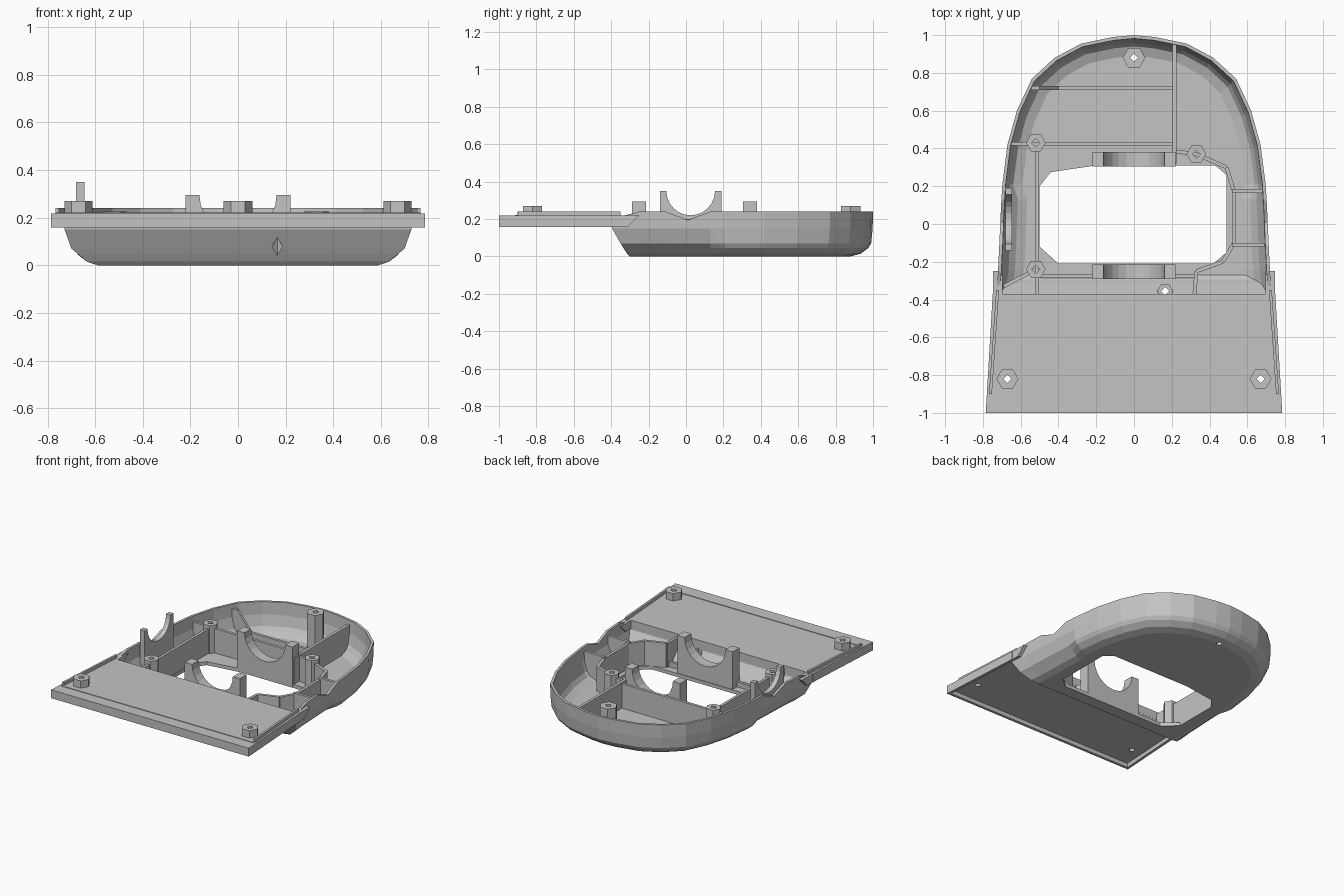
import bpy, bmesh, math
from mathutils import Vector

if "Cube" in bpy.data.objects:
    bpy.data.objects.remove(bpy.data.objects["Cube"])

grey = bpy.data.materials.new("plain grey")
grey.use_nodes = True
grey.diffuse_color = (0.55, 0.55, 0.55, 1)
grey.node_tree.nodes["Principled BSDF"].inputs["Base Color"].default_value = grey.diffuse_color


def loft(name, rings):
    """Skin a list of equal-length point rings and cap both ends."""
    bm = bmesh.new()
    loops = [[bm.verts.new(p) for p in ring] for ring in rings]
    n = len(loops[0])
    for a, b in zip(loops, loops[1:]):
        for i in range(n):
            j = (i + 1) % n
            bm.faces.new((a[i], a[j], b[j], b[i]))
    bm.faces.new(loops[0])
    bm.faces.new(loops[-1])
    bmesh.ops.recalc_face_normals(bm, faces=bm.faces)
    mesh = bpy.data.meshes.new(name)
    bm.to_mesh(mesh)
    bm.free()
    mesh.materials.append(grey)
    obj = bpy.data.objects.new(name, mesh)
    bpy.context.scene.collection.objects.link(obj)
    return obj


def prism(name, pts, axis, lo, hi):
    """Extrude a 2D profile along the x, y or z axis."""
    def place(p, t):
        return {"x": (t, *p), "y": (p[0], t, p[1]), "z": (*p, t)}[axis]
    return loft(name, [[place(p, t) for p in pts] for t in (lo, hi)])


def wall(name, a, b, top, bottom=0.015, thick=0.02):
    a, b = Vector(a), Vector(b)
    side = (b - a).orthogonal().normalized() * thick / 2
    return prism(name, [a + side, b + side, b - side, a - side], "z", bottom, top)


def polygon(x, y, r, n, z):
    return [(x + r * math.cos(math.tau * i / n),
             y + r * math.sin(math.tau * i / n), z) for i in range(n)]


def combine(target, other, operation):
    mod = target.modifiers.new("combine", "BOOLEAN")
    mod.operation, mod.solver, mod.object = operation, "EXACT", other
    graph = bpy.context.evaluated_depsgraph_get()
    mesh = bpy.data.meshes.new_from_object(target.evaluated_get(graph))
    target.modifiers.clear()
    target.data = mesh


def cut(target, cutter):
    combine(target, cutter, "DIFFERENCE")
    bpy.data.objects.remove(cutter)


def drill(target, x, y, r=0.022):
    cut(target, loft("drill", [polygon(x, y, r, 4, z) for z in (-0.1, 0.5)]))


def boss(name, x, y, r, lo, hi):
    body = loft(name, [polygon(x, y, r, 6, z) for z in (lo, hi)])
    drill(body, x, y)
    return body


# Rounded tray: outer skin from the floor up, then inner skin back down
half = [(0.73, -0.4), (0.72, -0.25), (0.713, -0.11), (0.708, 0.01), (0.702, 0.13),
        (0.697, 0.21), (0.67, 0.42), (0.62, 0.6), (0.54, 0.77), (0.42, 0.88),
        (0.28, 0.955), (0.11, 0.99)]
outline = half + [(0, 1)] + [(-x, y) for x, y in reversed(half)]
rim_limit = {-0.4: 0.2, 0.01: 0.195}    # front wall tucks under the plate, sides dip


def tray_ring(z, inset, front, scoop=0.0):
    ring = []
    for x, y in outline:
        shrink = inset + (scoop if y < 0.2 else 0)
        px = x * (0.72 - shrink) / 0.72
        py = 0.2 + (y - 0.2) * (0.8 - inset) / 0.8 if y > 0.2 else y
        py = front if y == -0.4 else max(py, front + 0.04)
        ring.append((px, py, min(z, rim_limit.get(y, z))))
    return ring


outer_skin = [
    tray_ring(0, 0.12, -0.30, 0.02), tray_ring(0.015, 0.065, -0.315, 0.03),
    tray_ring(0.045, 0.025, -0.335, 0.035), tray_ring(0.07, 0.01, -0.35, 0.02),
    tray_ring(0.15, 0.002, -0.395), tray_ring(0.24, 0, -0.4)]
inner_skin = [
    tray_ring(0.24, 0.018, -0.375), tray_ring(0.15, 0.022, -0.37),
    tray_ring(0.075, 0.04, -0.315, 0.015), tray_ring(0.045, 0.06, -0.295, 0.03),
    tray_ring(0.025, 0.11, -0.27, 0.03)]
tray = loft("tray", outer_skin + inner_skin)

# Central opening in the floor
opening = [(-0.5, 0.2), (-0.44, 0.275), (-0.2, 0.31), (0.43, 0.31), (0.49, 0.26),
           (0.49, -0.15), (0.42, -0.21), (-0.4, -0.21), (-0.5, -0.12)]
cut(tray, prism("opening", opening, "z", -0.1, 0.1))
drill(tray, 0, 0.88)
drill(tray, 0.165, -0.355)

# Front plate: hollowed underneath, with side lips and wedge-shaped ends
plate = prism("front_plate", [(-0.785, -1), (0.785, -1), (0.748, -0.37), (-0.748, -0.37)],
              "z", 0.158, 0.218)
cut(plate, prism("hollow", [(-0.765, -0.98), (0.765, -0.98), (0.73, -0.395), (-0.73, -0.395)],
                 "z", 0.1, 0.188))
for s in (-1, 1):
    side = "left" if s > 0 else "right"
    drill(plate, s * 0.67, -0.82)
    boss(side + "_plate_boss", s * 0.67, -0.82, 0.058, 0.21, 0.27)
    wall(side + "_plate_lip", (s * 0.76, -0.9), (s * 0.722, -0.35), 0.24, 0.2, 0.015)
    prism(side + "_plate_end", [(-0.38, 0.158), (-0.31, 0.158), (-0.25, 0.218), (-0.38, 0.218)],
          "x", *sorted((s * 0.695, s * 0.746)))
wall("front_plate_ridge", (-0.764, -0.905), (0.764, -0.905), 0.222, 0.2)


# Saddles: upright plates with a round notch in the top
def saddle(name, axis, centre, half_width, radius, bottom, top, lo, hi):
    arc = [(centre + radius * math.cos(a), top - radius * math.sin(a))
           for a in (math.pi * i / 12 for i in range(13))]
    pts = [(centre - half_width, top), (centre - half_width, bottom),
           (centre + half_width, bottom), (centre + half_width, top)]
    return prism(name, pts + arc, axis, lo, hi)


fittings = [
    saddle("back_saddle", "y", 0, 0.22, 0.162, 0.01, 0.295, 0.305, 0.38),
    saddle("front_saddle", "y", 0, 0.22, 0.162, 0.01, 0.295, -0.29, -0.215),
    saddle("side_saddle", "x", 0.025, 0.165, 0.13, 0.07, 0.35, -0.68, -0.645)]

# Screw bosses inside the tray
fittings += [boss("back_boss", 0, 0.88, 0.06, 0.015, 0.27),
             boss("front_boss", 0.165, -0.355, 0.042, 0.06, 0.15)]
for i, (x, y) in enumerate([(-0.52, 0.43), (0.33, 0.37), (-0.52, -0.24)]):
    fittings.append(boss("inner_boss_%d" % (i + 1), x, y, 0.052, 0.015, 0.225))

# Stiffening ribs
fittings += [
    wall("long_rib", (0.215, 0.32), (0.215, 0.96), 0.21),
    wall("middle_cross_rib", (-0.65, 0.425), (0.215, 0.425), 0.2),
    wall("opening_side_rib", (-0.515, -0.37), (-0.515, 0.42), 0.2),
    prism("back_cross_rib", [(-0.56, 0.02), (0.215, 0.02), (0.215, 0.08), (-0.4, 0.08),
                             (-0.5, 0.21), (-0.56, 0.21)], "y", 0.71, 0.73),
    wall("back_corner_rib", (0.215, 0.385), (0.33, 0.37), 0.2),
    wall("back_corner_strut", (0.33, 0.37), (0.49, 0.3), 0.2),
    wall("corner_link", (0.49, 0.3), (0.53, 0.17), 0.2),
    wall("front_corner_rib", (0.32, -0.37), (0.33, -0.25), 0.2),
    wall("front_corner_strut", (0.33, -0.25), (0.47, -0.2), 0.2),
    wall("front_corner_link", (0.47, -0.2), (0.53, -0.1), 0.2),
    wall("right_strut", (-0.52, -0.24), (-0.69, -0.33), 0.15),
    wall("front_sill", (-0.5, -0.275), (0.32, -0.275), 0.06)]

# Side pocket
fittings.append(wall("pocket_face", (0.53, -0.11), (0.53, 0.175), 0.2))
for label, y in (("front", -0.11), ("back", 0.175)):
    fittings.append(wall("pocket_%s_wall" % label, (0.52, y), (0.69, y), 0.21))

# Trim every fitting to the outside of the tray
envelope = loft("envelope", outer_skin[:-1] + [[(x * 0.99, y * 0.99, 0.4) for x, y in outline]])
for part in fittings:
    combine(part, envelope, "INTERSECT")
bpy.data.objects.remove(envelope)
